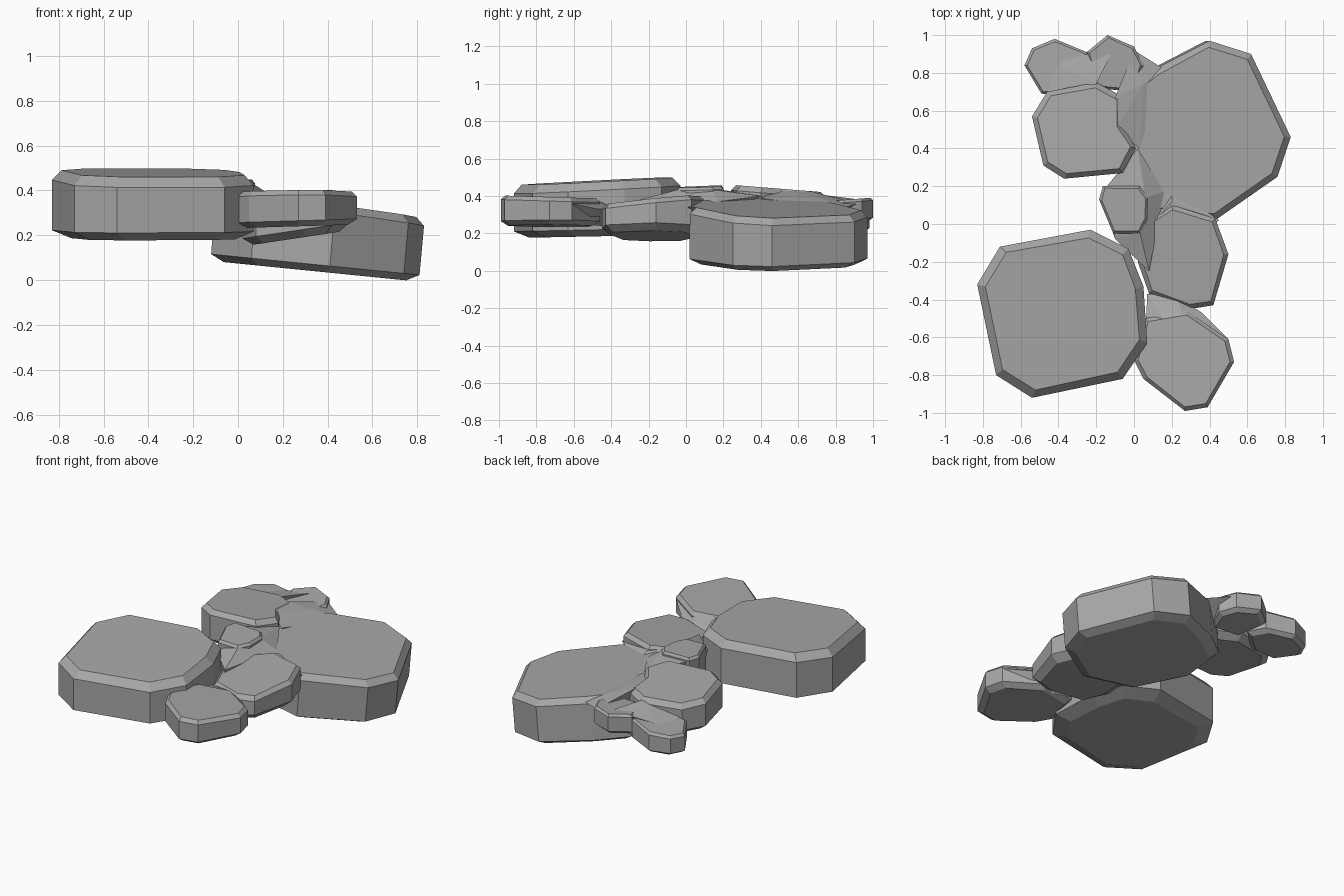
import bpy, bmesh
from mathutils import Vector

cube = bpy.data.objects.get("Cube")
if cube:
    bpy.data.objects.remove(cube, do_unlink=True)

stone = bpy.data.materials.new("grey stone")
stone.use_nodes = True
stone.diffuse_color = (0.39, 0.39, 0.39, 1)
stone.node_tree.nodes["Principled BSDF"].inputs["Base Color"].default_value = stone.diffuse_color


def finish(name, bm):
    bmesh.ops.recalc_face_normals(bm, faces=bm.faces)
    mesh = bpy.data.meshes.new(name)
    bm.to_mesh(mesh)
    bm.free()
    mesh.materials.append(stone)
    obj = bpy.data.objects.new(name, mesh)
    bpy.context.collection.objects.link(obj)


def slab(name, outline, top, bottom, rim=0.03, under=0.05, lift=0.035, lean=0):
    """Chamfered stone slab; top and bottom are planes (height at centre, x slope, y slope)."""
    bm = bmesh.new()
    pts = [Vector(p) for p in outline]
    mid = sum(pts, Vector((0, 0))) / len(pts)
    rings = []
    for plane, inset, shift, slide in ((bottom, under, 0, lean), (bottom, 0, lift, lean),
                                       (top, 0, -rim, 0), (top, rim, 0, 0)):
        ring = []
        for p in pts:
            d = p - mid
            d *= 1 - inset / d.length
            z = plane[0] + plane[1] * d.x + plane[2] * d.y + shift
            ring.append(bm.verts.new((mid.x + d.x + slide, mid.y + d.y, z)))
        rings.append(ring)
    bm.faces.new(rings[0])
    bm.faces.new(rings[-1])
    n = len(pts)
    for a, b in zip(rings, rings[1:]):
        for i in range(n):
            j = (i + 1) % n
            bm.faces.new((a[i], a[j], b[j], b[i]))
    finish(name, bm)


def wedge(name, points):
    """Angular filler stone: the convex hull of a few points."""
    bm = bmesh.new()
    for p in points:
        bm.verts.new(p)
    hull = bmesh.ops.convex_hull(bm, input=bm.verts)
    loose = [v for v in hull["geom_interior"] if isinstance(v, bmesh.types.BMVert)]
    bmesh.ops.delete(bm, geom=loose, context='VERTS')
    bmesh.ops.dissolve_limit(bm, angle_limit=0.03, verts=bm.verts, edges=bm.edges)
    finish(name, bm)


# Two big slabs
slab("large_front_slab",
     [(-.83, -.32), (-.71, -.12), (-.23, -.03), (-.03, -.13), (.05, -.33), (.07, -.63),
      (-.06, -.82), (-.54, -.92), (-.73, -.80)],
     (.48, -.01, .05), (.185, 0, .02), rim=.045, under=.09)
slab("large_rear_slab",
     [(.11, .82), (.40, .97), (.62, .90), (.83, .46), (.76, .25), (.43, .02),
      (.08, .06), (-.10, .35), (-.06, .68)],
     (.34, -.13, -.02), (.042, -.1, 0), rim=.035, under=.06, lift=.03, lean=-.02)

# Medium slabs
slab("rear_upper_slab",
     [(-.54, .57), (-.46, .70), (-.2, .75), (-.07, .68), (-.06, .52), (.01, .4), (-.06, .27),
      (-.37, .24), (-.48, .31)],
     (.44, 0, -.08), (.23, 0, -.03))
slab("middle_slab",
     [(.2, .1), (.43, .03), (.50, -.16), (.42, -.43), (.3, -.45), (.08, -.37),
      (.02, -.2), (.04, 0)],
     (.375, .05, .1), (.185, .15, 0), rim=.025)
slab("front_small_slab",
     [(.0, -.72), (.05, -.82), (.27, -.99), (.39, -.97), (.53, -.73), (.50, -.61),
      (.28, -.46), (.06, -.5)],
     (.395, 0, -.03), (.24, .03, 0), rim=.022, under=.04, lift=.025)

# Small stones
slab("centre_stone",
     [(-.185, .13), (-.165, .2), (.03, .2), (.075, .14), (.07, .02), (.03, -.05), (-.11, -.05)],
     (.45, -.03, .03), (.22, 0, 0), rim=.015, under=.04, lift=.025)
slab("rear_outer_stone",
     [(-.58, .84), (-.54, .93), (-.42, .98), (-.25, .91), (-.2, .8), (-.33, .68), (-.49, .69)],
     (.345, .12, 0), (.21, .08, 0), rim=.015, under=.03, lift=.02)
slab("rear_inner_stone",
     [(-.25, .91), (-.14, 1), (0, .94), (.05, .84), (0, .7), (-.2, .72)],
     (.38, 0, .08), (.25, 0, .1), rim=.015, under=.03, lift=.02)

# Sloped fillers where the stones meet
wedge("centre_ridge",
      [(.02, .4, .4), (.16, .17, .37), (.08, -.25, .38), (.06, .14, .435), (-.16, .18, .435),
       (-.1, -.08, .39), (-.16, .1, .22), (.1, .1, .2), (.06, -.2, .2), (.03, -.04, .435)])
wedge("rear_slope",
      [(.05, .74, .38), (.16, .82, .33), (.03, .4, .39), (-.1, .67, .425), (0, .92, .36),
       (-.1, .5, .435), (.05, .5, .33), (0, .7, .22)])
wedge("rear_saddle",
      [(-.45, .7, .345), (-.2, .74, .405), (-.12, .9, .385), (-.25, .9, .37), (-.42, .85, .34),
       (-.3, .7, .25), (-.2, .85, .27)])
wedge("front_slope",
      [(.07, -.37, .33), (.22, -.38, .33), (.36, -.47, .33), (.15, -.5, .385), (.26, -.49, .385),
       (.5, -.61, .36), (.06, -.6, .37), (.1, -.45, .24), (.35, -.55, .25)])
wedge("middle_slope",
      [(.2, .12, .38), (.45, .02, .34), (.08, -.02, .38), (.3, -.1, .37), (.08, -.2, .36),
       (.2, .2, .34), (.2, 0, .2)])
